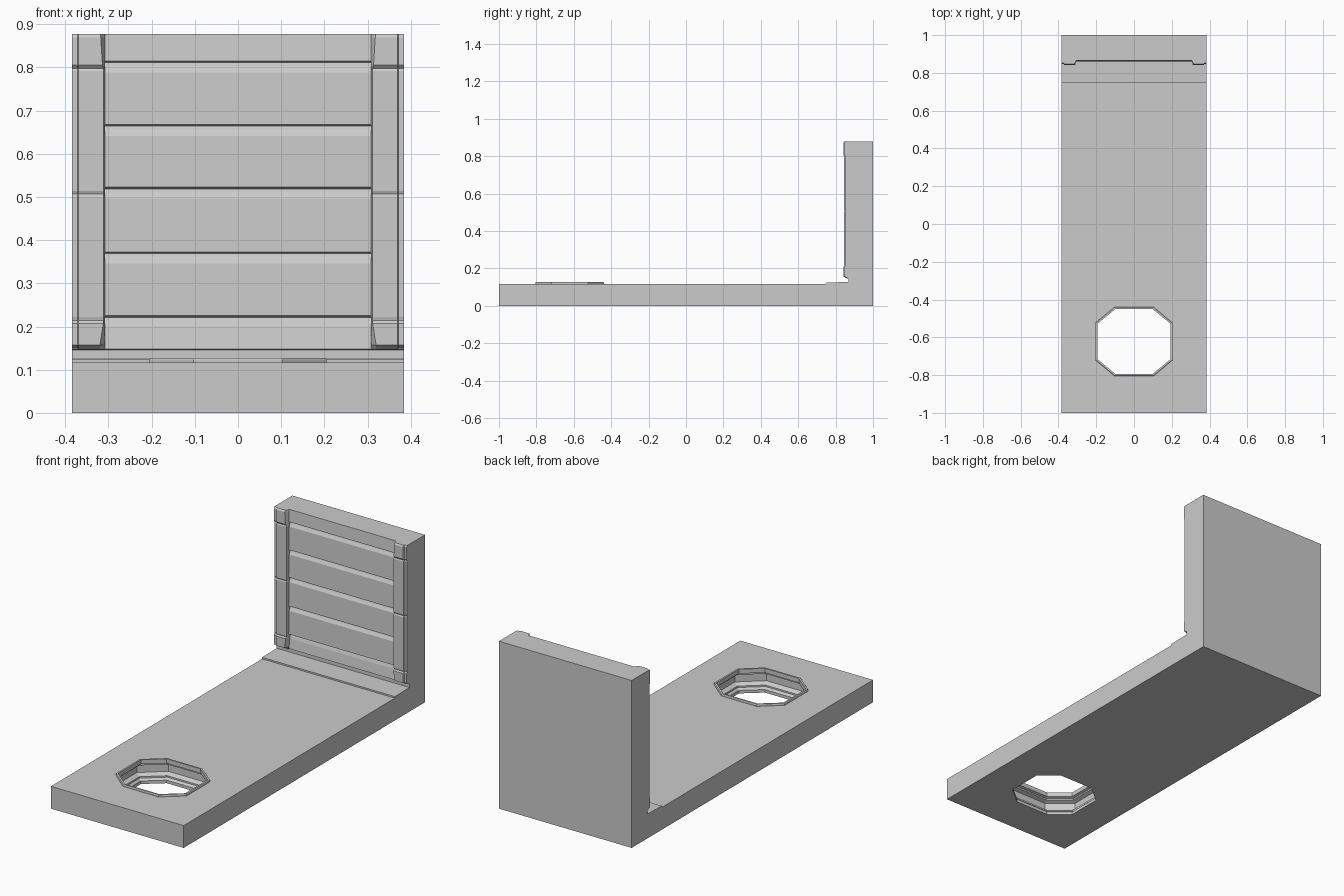
import bpy, bmesh

if "Cube" in bpy.data.objects:
    bpy.data.objects.remove(bpy.data.objects["Cube"])

def loft(name, rings):
    """Skin a closed, capped solid through equal-length rings of points."""
    bm = bmesh.new()
    vs = [[bm.verts.new(p) for p in r] for r in rings]
    n = len(rings[0])
    for a, b in zip(vs, vs[1:]):
        for i in range(n):
            j = (i + 1) % n
            bm.faces.new((a[i], a[j], b[j], b[i]))
    bm.faces.new(vs[0])
    bm.faces.new(vs[-1])
    bmesh.ops.recalc_face_normals(bm, faces=bm.faces)
    me = bpy.data.meshes.new(name)
    bm.to_mesh(me)
    bm.free()
    ob = bpy.data.objects.new(name, me)
    bpy.context.collection.objects.link(ob)
    return ob

def octagon(d, z):
    """Octagonal outline of the floor opening, grown by d."""
    cy = -0.622
    a, b, ca, cb = 0.205 + d, 0.183 + d, 0.103 + d * 0.42, 0.098 + d * 0.42
    pts = [(a, -cb), (a, cb), (ca, b), (-ca, b), (-a, cb), (-a, -cb), (-ca, -b), (ca, -b)]
    return [(x, cy + y, z) for x, y in pts]

def cut(target, cutter):
    m = target.modifiers.new("cut", "BOOLEAN")
    m.operation, m.solver, m.object = "DIFFERENCE", "EXACT", cutter
    bpy.context.view_layer.objects.active = target
    target.select_set(True)
    bpy.ops.object.modifier_apply(modifier=m.name)
    bpy.data.objects.remove(cutter)

W = 0.385

# Floor and back wall: one side profile with plank grooves, extruded across x
profile = [(-1, 0), (1, 0), (1, 0.878), (0.865, 0.878)]
for z in (0.815, 0.668, 0.523, 0.373):
    profile += [(0.86, z), (0.874, z - 0.004), (0.872, z - 0.012), (0.864, z - 0.027)]
profile += [(0.86, 0.225), (0.876, 0.221), (0.869, 0.2), (0.862, 0.148),
            (0.87, 0.146), (0.87, 0.127), (0.75, 0.125), (0.75, 0.117), (-1, 0.117)]
body = loft("floor_and_wall", [[(x, y, z) for y, z in profile] for x in (-W, W)])

# Octagonal opening with recessed band inside
steps = [(-0.011, -0.02), (-0.011, 0.016), (0.0, 0.026), (0.0, 0.034), (0.022, 0.046),
         (0.022, 0.084), (0.002, 0.092), (0.002, 0.1), (-0.011, 0.104), (-0.011, 0.15)]
cut(body, loft("opening_cutter", [octagon(d, z) for d, z in steps]))

# Raised rim round the opening
rim = loft("opening_rim", [octagon(0, 0.11), octagon(0, 0.124), octagon(-0.002, 0.127)])
cut(rim, loft("rim_cutter", [octagon(-0.011, 0.05), octagon(-0.011, 0.2)]))

# Corner pillars with thicker head and foot blocks and a joint half way up
def pillar_ring(s, y, z, inner):
    pts = [(0.308, 0.9), (0.308, 0.86), (inner, y), (0.369, y),
           (0.372, y + 0.006), (W, y + 0.006), (W, 0.9)]
    return [(s * x, py, z) for x, py in pts]

levels = [(0.862, 0.147, 0.32), (0.841, 0.157, 0.32), (0.841, 0.207, 0.312),
          (0.847, 0.214, 0.312), (0.845, 0.222, 0.311), (0.845, 0.5, 0.311),
          (0.848, 0.507, 0.312), (0.845, 0.514, 0.311), (0.845, 0.792, 0.311),
          (0.848, 0.798, 0.312), (0.841, 0.806, 0.314), (0.841, 0.87, 0.318),
          (0.846, 0.878, 0.318)]
for s, side in ((-1, "left"), (1, "right")):
    loft(side + "_pillar", [pillar_ring(s, *lv) for lv in levels])
